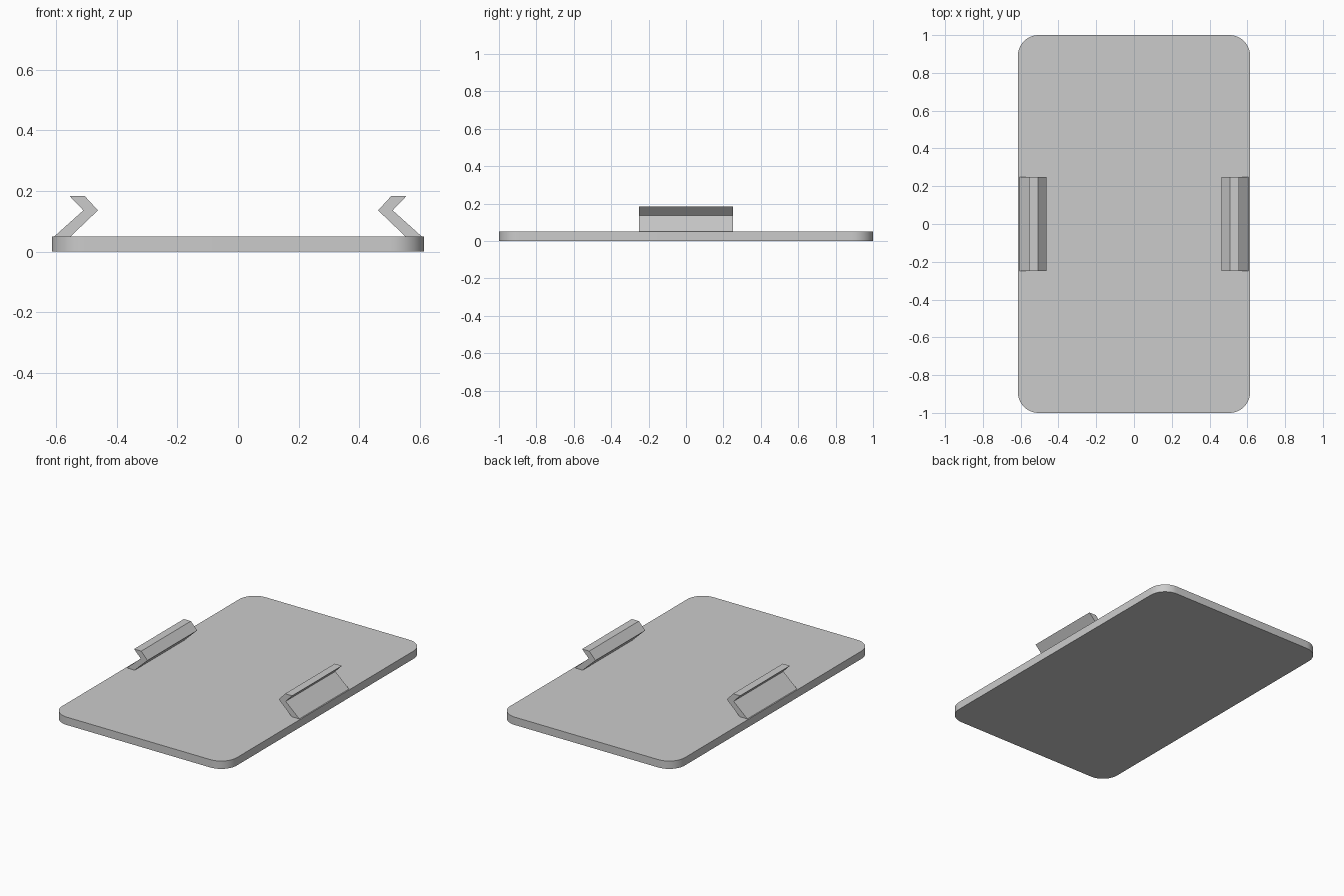
import bpy
import bmesh
from math import cos, sin, pi

if "Cube" in bpy.data.objects:
    bpy.data.objects.remove(bpy.data.objects["Cube"], do_unlink=True)

grey = bpy.data.materials.new("plain_grey")
grey.use_nodes = True
colour = (0.6, 0.6, 0.6, 1)
grey.diffuse_color = colour
grey.node_tree.nodes["Principled BSDF"].inputs["Base Color"].default_value = colour


def prism(name, outline, offset):
    """Extrude a closed 3D outline along an offset vector."""
    bm = bmesh.new()
    face = bm.faces.new([bm.verts.new(p) for p in outline])
    grown = bmesh.ops.extrude_face_region(bm, geom=[face], use_keep_orig=True)
    moved = [v for v in grown["geom"] if isinstance(v, bmesh.types.BMVert)]
    bmesh.ops.translate(bm, verts=moved, vec=offset)
    bmesh.ops.recalc_face_normals(bm, faces=bm.faces)
    mesh = bpy.data.meshes.new(name)
    bm.to_mesh(mesh)
    bm.free()
    mesh.materials.append(grey)
    obj = bpy.data.objects.new(name, mesh)
    bpy.context.collection.objects.link(obj)
    return obj


# Base plate with rounded corners
half_x, half_y, thick, radius, steps = 0.615, 1.0, 0.05, 0.11, 12
outline = []
for quarter, (sx, sy) in enumerate([(1, 1), (-1, 1), (-1, -1), (1, -1)]):
    for i in range(steps + 1):
        a = (quarter + i / steps) * pi / 2
        outline.append((sx * (half_x - radius) + radius * cos(a),
                        sy * (half_y - radius) + radius * sin(a), 0))
plate = prism("base_plate", outline, (0, 0, thick))
bpy.ops.object.select_all(action="DESELECT")
plate.select_set(True)
bpy.context.view_layer.objects.active = plate
bpy.ops.object.shade_smooth_by_angle()

# Bent side clips, leaning inwards and then flaring out
profile = [(0.607, thick), (0.553, thick), (0.463, 0.136),
           (0.507, 0.184), (0.557, 0.184), (0.511, 0.136)]
length = 0.5
for name, side in (("left_clip", 1), ("right_clip", -1)):
    prism(name, [(side * x, -length / 2, z) for x, z in profile], (0, length, 0))
